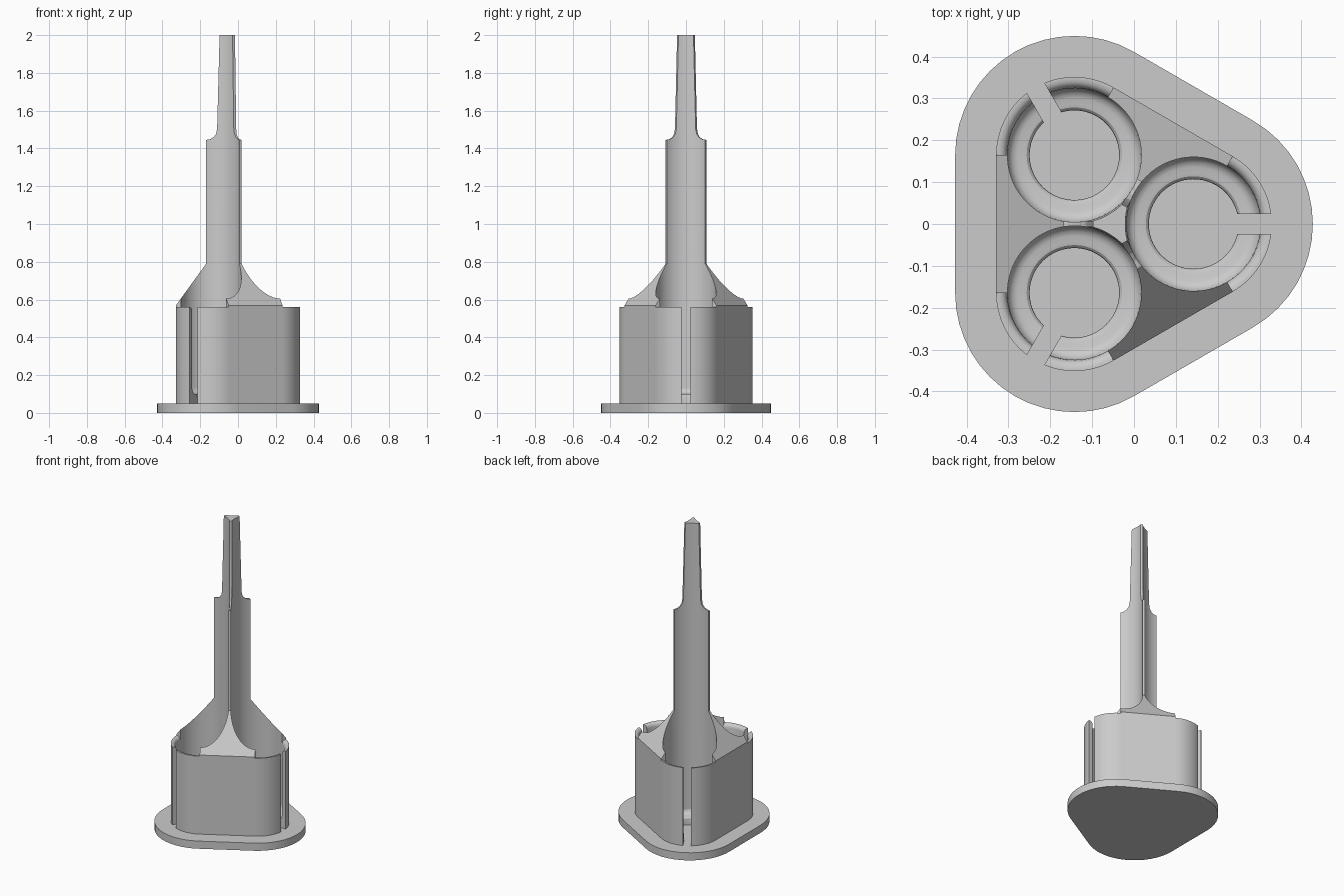
import bpy, bmesh
from math import sin, cos, pi, asin, radians
from mathutils import Vector

if "Cube" in bpy.data.objects:
    bpy.data.objects.remove(bpy.data.objects["Cube"])

CX = -0.0475            # axis of the three-fold symmetry
RC = 0.19               # distance from axis to each pocket centre
HALF = RC * sin(pi / 3)  # half the spacing of the pockets
POCKET, WALL, RIM = 0.16, 0.187, 0.285
SLOT = 0.024            # half width of the slots
LOBES = [0, radians(120), radians(240)]
ARMS = [radians(180), radians(60), radians(-60)]


def centre(a):
    return Vector((CX + RC * cos(a), RC * sin(a), 0))


def finish(name, bm, angle=30):
    bmesh.ops.recalc_face_normals(bm, faces=bm.faces)
    me = bpy.data.meshes.new(name)
    bm.to_mesh(me)
    bm.free()
    ob = bpy.data.objects.new(name, me)
    bpy.context.collection.objects.link(ob)
    smooth(ob, angle)
    return ob


def smooth(ob, angle):
    bpy.ops.object.select_all(action='DESELECT')
    ob.select_set(True)
    bpy.context.view_layer.objects.active = ob
    bpy.ops.object.shade_smooth_by_angle(angle=radians(angle))


def loft(bm, rings):
    """Bridge closed rings of points and cap both ends."""
    vs = [[bm.verts.new(p) for p in r] for r in rings]
    n = len(vs[0])
    for a, b in zip(vs, vs[1:]):
        for i in range(n):
            j = (i + 1) % n
            bm.faces.new((a[i], a[j], b[j], b[i]))
    bm.faces.new(vs[0])
    bm.faces.new(vs[-1])


def sweep(bm, profile, lobe, start, end, n):
    """Revolve an (r, z) outline about a pocket centre; angles may depend on r."""
    c = centre(lobe)
    rings = []
    for k in range(n + 1):
        ring = []
        for r, z in profile:
            a = lobe + start(r) + (end(r) - start(r)) * k / n
            ring.append(c + Vector((r * cos(a), r * sin(a), z)))
        rings.append(ring)
    loft(bm, rings)


def boolean(ob, other, op):
    m = ob.modifiers.new(op, 'BOOLEAN')
    m.operation, m.object, m.solver = op, other, 'EXACT'
    bpy.context.view_layer.objects.active = ob
    bpy.ops.object.modifier_apply(modifier=m.name)
    bpy.data.objects.remove(other)


def slot_angle(r):
    return asin(SLOT / r)


# Base plate: rounded triangle
outline = []
for lobe in LOBES:
    for k in range(17):
        a = lobe - pi / 3 + 2 * pi / 3 * k / 16
        outline.append(centre(lobe) + Vector((RIM * cos(a), RIM * sin(a), 0)))
bm = bmesh.new()
loft(bm, [outline, [p + Vector((0, 0, 0.05)) for p in outline]])
finish("base_plate", bm)

# Outer pocket walls, split by a slot, inner lip rounded
wall = [(POCKET, 0.05), (POCKET, 0.535), (0.162, 0.546), (0.167, 0.554), (0.174, 0.5585),
        (0.182, 0.56), (WALL, 0.56), (WALL, 0.05)]
bm = bmesh.new()
for lobe in LOBES:
    for s in (1, -1):
        sweep(bm, wall, lobe, lambda r: s * slot_angle(r), lambda r: s * pi / 3, 16)
finish("pocket_walls", bm)

# Rounded ledge in the bottom of each pocket
ledge = [(0.107, 0.05), (0.107, 0.085), (0.109, 0.093), (0.114, 0.098), (0.122, 0.1),
         (0.136, 0.101), (0.147, 0.105), (0.156, 0.114), (POCKET, 0.128), (POCKET, 0.05)]
bm = bmesh.new()
for lobe in LOBES:
    sweep(bm, ledge, lobe, slot_angle, lambda r: 2 * pi - slot_angle(r), 64)
finish("pocket_ledges", bm)

# Central core: three extruded arms with sloped shoulders, column and thin tip
arm = [(0, 0.05), (0.282, 0.05), (0.282, 0.568), (0.121, 0.79), (0.121, 1.445),
       (0.1, 1.449), (0.082, 1.459), (0.069, 1.476), (0.063, 1.505),
       (0.05, 2.0), (0, 2.0)]
core = None
for a in ARMS:
    d, t = Vector((cos(a), sin(a), 0)), Vector((-sin(a), cos(a), 0))
    bm = bmesh.new()
    loft(bm, [[Vector((CX, 0, z)) + d * r + t * s * HALF for r, z in arm] for s in (-1, 1)])
    part = finish("core_column", bm)
    if core:
        boolean(core, part, 'UNION')
    else:
        core = part

# Pocket cylinders carved from the core, leaving concave sides
for lobe in LOBES:
    bm = bmesh.new()
    rings = []
    for r, z in ((POCKET, -0.1), (POCKET, 1.45), (0.164, 2.1)):
        rings.append([centre(lobe) + Vector((r * cos(k * pi / 48), r * sin(k * pi / 48), z))
                      for k in range(96)])
    loft(bm, rings)
    boolean(core, finish("pocket_cutter", bm), 'DIFFERENCE')
smooth(core, 20)
